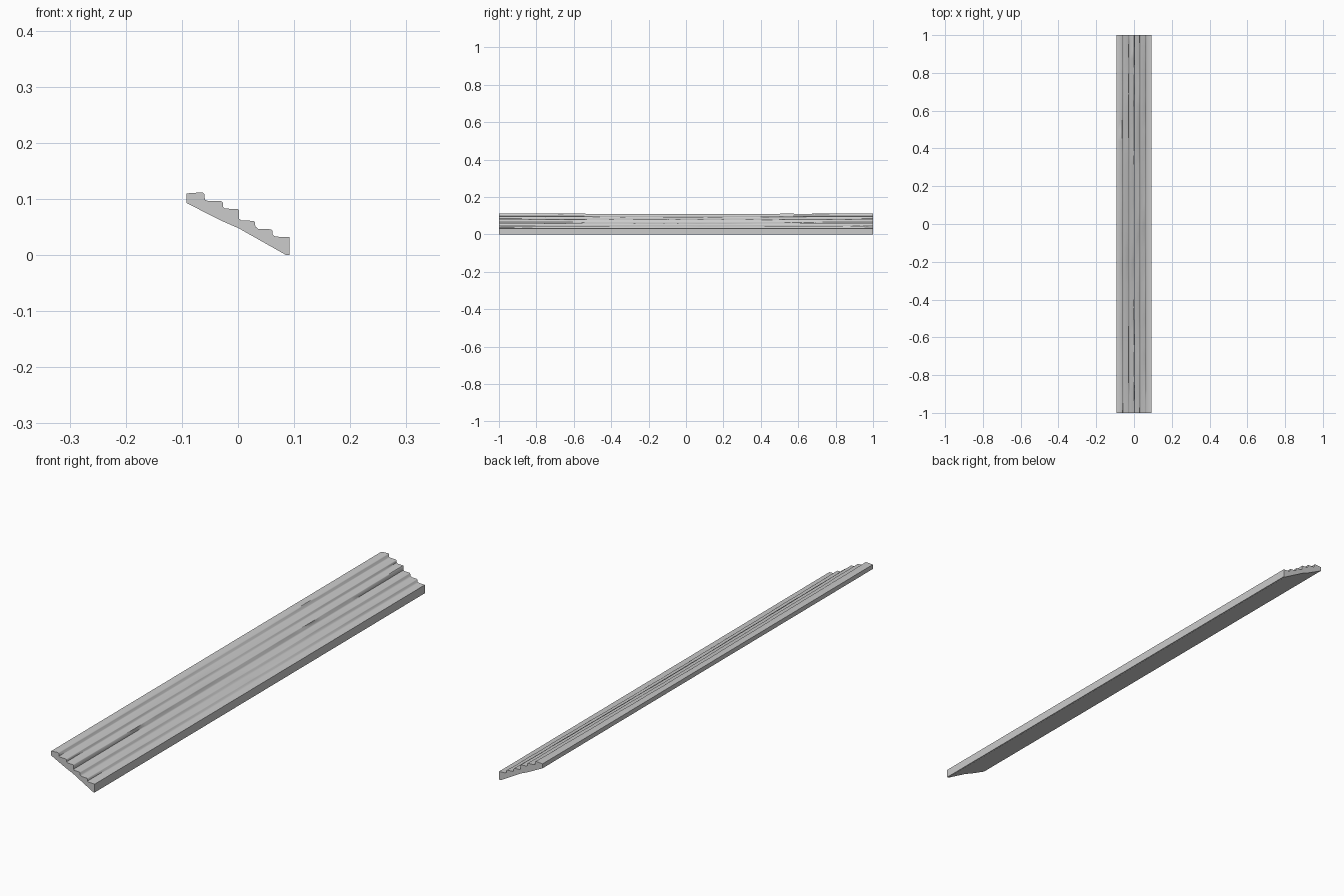
import bpy, bmesh, math, random

if "Cube" in bpy.data.objects:
    bpy.data.objects.remove(bpy.data.objects["Cube"])

random.seed(4)

# Stair cross-section (x, z, wear): wear is how much a nosing rounds down mid-span
PROFILE = [
    (-0.093, 0.093, 0), (-0.093, 0.110, 0),
    (-0.064, 0.112, 1), (-0.061, 0.109, 1), (-0.060, 0.099, 0), (-0.057, 0.097, 0),
    (-0.030, 0.096, 1), (-0.028, 0.094, 1), (-0.028, 0.086, 0), (-0.024, 0.083, 0),
    (-0.001, 0.082, 1), (0.001, 0.080, 1), (0.001, 0.065, 0), (0.005, 0.062, 0),
    (0.027, 0.061, 1), (0.029, 0.059, 1), (0.030, 0.051, 0), (0.035, 0.047, 0),
    (0.058, 0.046, 1), (0.060, 0.044, 1), (0.061, 0.036, 0), (0.066, 0.033, 0),
    (0.091, 0.032, 0), (0.091, 0.0, 0), (0.085, 0.0, 0),
    (0.030, 0.031, 0), (0.0, 0.048, 0), (-0.030, 0.061, 0),
]
SECTIONS = 32


def build_steps():
    bm = bmesh.new()
    rings = []
    for i in range(SECTIONS + 1):
        y = -1 + 2 * i / SECTIONS
        ring = []
        for x, z, wear in PROFILE:
            # foot-worn centre plus slight chipping along the nosings
            dip = wear * (0.003 * math.cos(y * math.pi / 2) ** 2)
            if wear and 0 < i < SECTIONS:
                dip += random.uniform(0, 0.0012)
            ring.append(bm.verts.new((x - dip * 0.6, y, z - dip)))
        rings.append(ring)
    n = len(PROFILE)
    for a, b in zip(rings, rings[1:]):
        for j in range(n):
            k = (j + 1) % n
            bm.faces.new((a[j], a[k], b[k], b[j]))
    # end caps
    bm.faces.new(rings[0])
    bm.faces.new(rings[-1])
    bmesh.ops.recalc_face_normals(bm, faces=bm.faces[:])
    # centre on x = 0
    bmesh.ops.translate(bm, verts=bm.verts[:], vec=(0.001, 0, 0))
    mesh = bpy.data.meshes.new("worn_steps")
    bm.to_mesh(mesh)
    bm.free()
    obj = bpy.data.objects.new("worn_steps", mesh)
    bpy.context.collection.objects.link(obj)
    return obj


steps = build_steps()
bpy.context.view_layer.objects.active = steps
steps.select_set(True)
bpy.ops.object.shade_smooth_by_angle(angle=math.radians(50))
